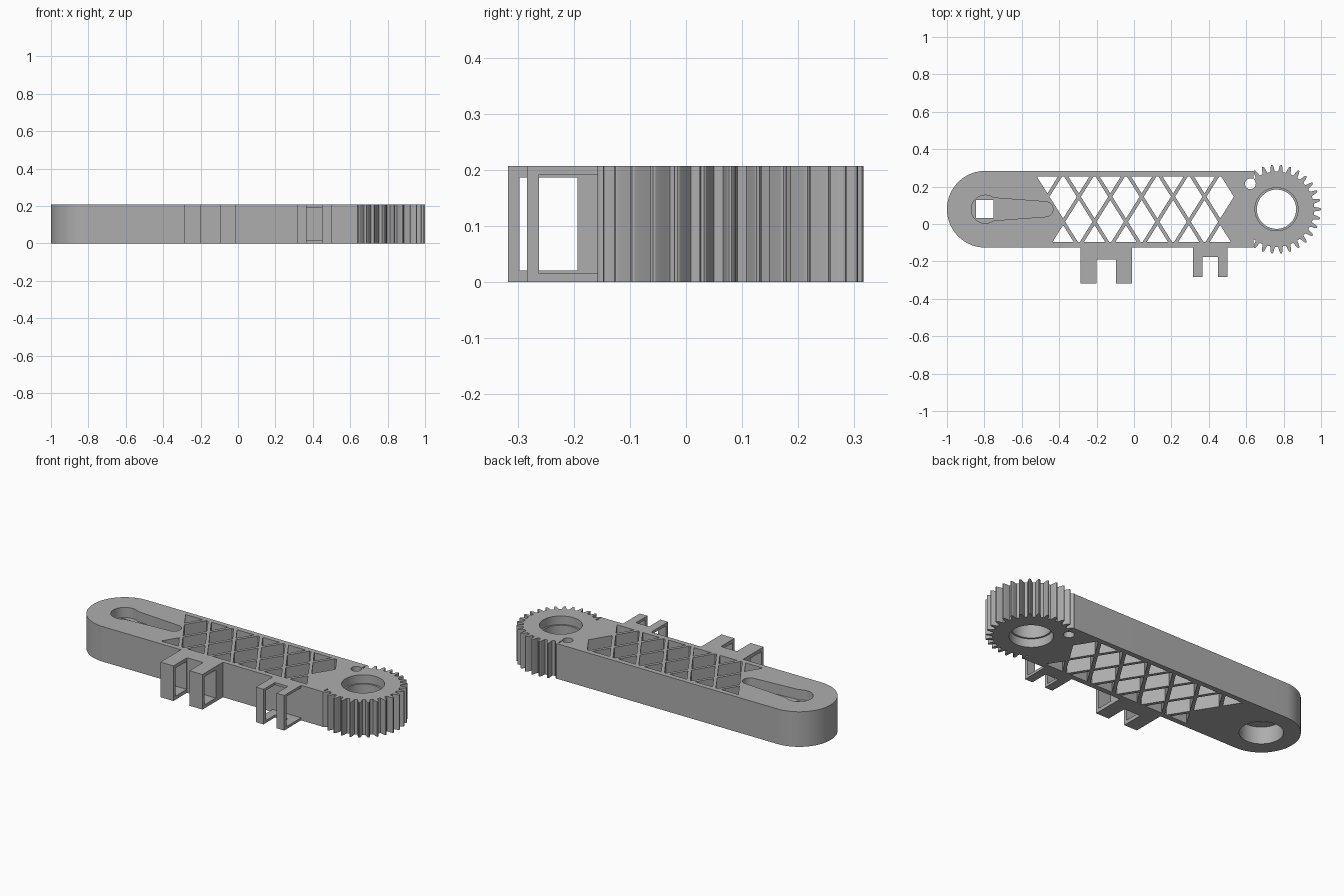
import bpy, bmesh, math
from math import cos, sin, pi

if "Cube" in bpy.data.objects:
    bpy.data.objects.remove(bpy.data.objects["Cube"])

H, CY, R = 0.207, 0.079, 0.205          # height, arm centre line, arm half width
LX, GX = -0.795, 0.762                  # centres of the round end and the gear
LO, HI = CY - R, CY + R

grey = bpy.data.materials.new("plain_grey")
grey.diffuse_color = (0.42, 0.42, 0.42, 1)
grey.use_nodes = True
grey.node_tree.nodes["Principled BSDF"].inputs["Base Color"].default_value = grey.diffuse_color


def prisms(name, outlines, z0=0.0, z1=H):
    """Extrude one or more closed xy outlines between two heights."""
    bm = bmesh.new()
    for pts in outlines:
        low = [bm.verts.new((x, y, z0)) for x, y in pts]
        top = [bm.verts.new((x, y, z1)) for x, y in pts]
        bm.faces.new(low[::-1])
        bm.faces.new(top)
        n = len(pts)
        for i in range(n):
            j = (i + 1) % n
            bm.faces.new((low[i], low[j], top[j], top[i]))
    bmesh.ops.recalc_face_normals(bm, faces=bm.faces)
    me = bpy.data.meshes.new(name)
    bm.to_mesh(me)
    bm.free()
    me.materials.append(grey)
    ob = bpy.data.objects.new(name, me)
    bpy.context.collection.objects.link(ob)
    return ob


def arc(x, y, r, a0, a1, n):
    return [(x + r * cos(a0 + (a1 - a0) * i / n), y + r * sin(a0 + (a1 - a0) * i / n))
            for i in range(n + 1)]


def circle(x, y, r, n=64):
    return arc(x, y, r, 0, 2 * pi, n)[:-1]


def rect(x0, x1, y0, y1):
    return [(x0, y0), (x1, y0), (x1, y1), (x0, y1)]


def combine(ob, other, op="DIFFERENCE"):
    """Apply a boolean and remove the helper."""
    mod = ob.modifiers.new("bool", "BOOLEAN")
    mod.operation, mod.solver, mod.object = op, "EXACT", other
    bpy.context.view_layer.objects.active = ob
    bpy.ops.object.modifier_apply(modifier=mod.name)
    bpy.data.objects.remove(other, do_unlink=True)


def smooth(ob):
    bpy.ops.object.select_all(action="DESELECT")
    ob.select_set(True)
    bpy.context.view_layer.objects.active = ob
    bpy.ops.object.shade_smooth_by_angle(angle=math.radians(25))


# Arm bar with one round end
arm = prisms("lattice_arm", [[(0.64, LO), (0.64, HI)] + arc(LX, CY, R, pi / 2, 1.5 * pi, 48)])

# Spur gear end, joined to the bar
TEETH, ROOT, TIP = 30, 0.201, 0.238
gear_pts = []
for k in range(TEETH):
    for f, r in ((-0.31, ROOT), (-0.25, ROOT + 0.008), (-0.19, 0.224), (-0.11, TIP - 0.003), (-0.05, TIP),
                 (0.05, TIP), (0.11, TIP - 0.003), (0.19, 0.224), (0.25, ROOT + 0.008), (0.31, ROOT)):
        a = 2 * pi * (k + f) / TEETH
        gear_pts.append((GX + r * cos(a), CY + r * sin(a)))
combine(arm, prisms("gear", [gear_pts]), "UNION")

# Diamond lattice openings, clipped at the side rails
P, D, RIB = 0.168, 0.134, 0.011
y_lo, y_hi = CY - 0.175, CY + 0.175


def diamond(x, y):
    hw = P / 2 - RIB
    hh = hw * D / (P / 2)
    levels = sorted({max(y - hh, y_lo), min(max(y, y_lo), y_hi), min(y + hh, y_hi)})
    side = [(hw * (1 - abs(v - y) / hh), v) for v in levels]
    right = [(x + w, v) for w, v in side]
    left = [(x - w, v) for w, v in reversed(side) if w > 1e-5]
    return right + left


cells = []
for row, x0, n in ((1.5, -0.463, 6), (0.5, -0.379, 6), (-0.5, -0.295, 5), (-1.5, -0.379, 6)):
    cells += [diamond(x0 + P * i, CY + row * D) for i in range(n)]
combine(arm, prisms("lattice_cutter", cells, -0.1, H + 0.1))

# Gear bore with a pocket on each side, and the small pin hole
combine(arm, prisms("bore", [circle(GX, CY, 0.105), circle(0.622, 0.215, 0.029, 32)], -0.1, H + 0.1))
combine(arm, prisms("bore_top", [circle(GX, CY, 0.115)], H - 0.05, H + 0.1))
combine(arm, prisms("bore_bottom", [circle(GX, CY, 0.115)], -0.1, 0.05))

# Tapered slot on top, round pocket below, square hole between them
slot = arc(LX, CY, 0.075, 0.3 * pi, 1.7 * pi, 32) + arc(-0.473, CY, 0.04, -0.47 * pi, 0.47 * pi, 20)
combine(arm, prisms("slot", [slot], H - 0.06, H + 0.1))
combine(arm, prisms("pocket", [circle(LX, CY, 0.115)], -0.1, 0.10))
combine(arm, prisms("square_hole", [rect(-0.845, -0.75, 0.032, 0.127)], 0.05, H))
smooth(arm)


# Two-pronged hollow clips on the front side
def clip(name, x0, x1, x2, x3, y_tip, y_web, win, z_wall):
    u = [(x0, LO), (x0, y_tip), (x1, y_tip), (x1, y_web),
         (x2, y_web), (x2, y_tip), (x3, y_tip), (x3, LO)]
    ob = prisms(name, [u])
    combine(ob, prisms("window", [rect(x0 - 0.1, x3 + 0.1, *win)], z_wall, H - z_wall))


clip("wide_clip", -0.285, -0.2, -0.095, -0.01, -0.317, -0.19, (-0.297, -0.193), 0.021)
clip("narrow_clip", 0.315, 0.365, 0.45, 0.5, -0.283, -0.177, (-0.262, -0.1), 0.015)
